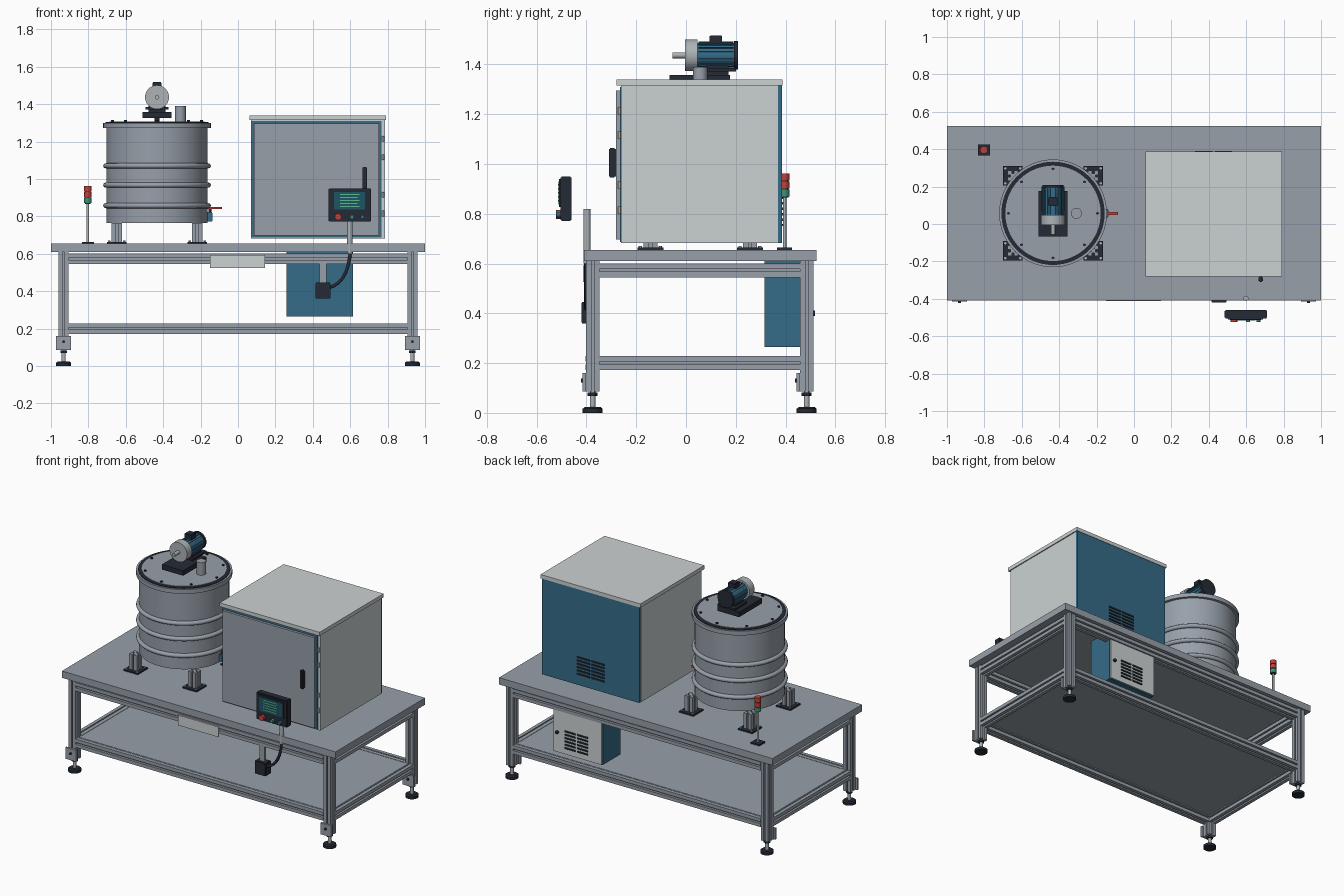
import bpy, bmesh, math
from mathutils import Vector, Matrix

if "Cube" in bpy.data.objects:
    bpy.data.objects.remove(bpy.data.objects["Cube"], do_unlink=True)


def material(name, r, g, b):
    m = bpy.data.materials.new(name)
    m.use_nodes = True
    m.diffuse_color = (r, g, b, 1)
    m.node_tree.nodes["Principled BSDF"].inputs["Base Color"].default_value = (r, g, b, 1)
    return m


STEEL = material("steel grey", .31, .35, .40)
SILVER = material("light silver", .42, .45, .47)
CREAM = material("pale cabinet grey", .60, .64, .64)
BLUE = material("machine blue", .035, .15, .25)
DARK = material("dark slate", .018, .023, .035)
RED = material("signal red", .55, .05, .04)
GREEN = material("signal green", .04, .30, .17)
SCREEN = material("screen teal", .012, .09, .13)
LINE = material("screen text green", .10, .50, .25)


def finish(name, bm, mat, smooth=False):
    bmesh.ops.recalc_face_normals(bm, faces=bm.faces)
    me = bpy.data.meshes.new(name)
    bm.to_mesh(me)
    bm.free()
    me.materials.append(mat)
    ob = bpy.data.objects.new(name, me)
    bpy.context.collection.objects.link(ob)
    if smooth:
        bpy.ops.object.select_all(action='DESELECT')
        ob.select_set(True)
        bpy.context.view_layer.objects.active = ob
        bpy.ops.object.shade_smooth_by_angle(angle=math.radians(35))
    return ob


def box(name, x, y, z, mat, bevel=0):
    """Box from (low, high) ranges."""
    bm = bmesh.new()
    bmesh.ops.create_cube(bm, size=1)
    for v in bm.verts:
        v.co = [r[0] + (c + .5) * (r[1] - r[0]) for r, c in zip((x, y, z), v.co)]
    if bevel:
        bmesh.ops.bevel(bm, geom=bm.edges[:], offset=bevel, segments=2, affect='EDGES')
    return finish(name, bm, mat)


def cyl(name, a, b, r, mat, seg=32):
    """Cylinder between two points."""
    a, b = Vector(a), Vector(b)
    turn = (b - a).to_track_quat('Z', 'Y').to_matrix().to_4x4()
    bm = bmesh.new()
    bmesh.ops.create_cone(bm, cap_ends=True, segments=seg, radius1=r, radius2=r,
                          depth=(b - a).length, matrix=Matrix.Translation((a + b) / 2) @ turn)
    return finish(name, bm, mat, seg > 8)


def lathe(name, centre, profile, mat, seg=64):
    """Revolve (radius, z) points about a vertical axis."""
    bm = bmesh.new()
    vs = [bm.verts.new((r, 0, z)) for r, z in profile]
    es = [bm.edges.new(p) for p in zip(vs, vs[1:])]
    bmesh.ops.spin(bm, geom=vs + es, axis=(0, 0, 1), cent=(0, 0, 0),
                   angle=math.tau, steps=seg, use_duplicate=False)
    bmesh.ops.remove_doubles(bm, verts=bm.verts, dist=1e-5)
    bmesh.ops.translate(bm, verts=bm.verts, vec=(*centre, 0))
    return finish(name, bm, mat, True)


def slotted(name, a, b, size, mat=STEEL):
    """Extrusion with a T-slot groove along each of its four sides."""
    a, b = Vector(a), Vector(b)
    h, g, d = size / 2, size * .1, size * .28
    side = [(-h, -h), (-g, -h), (-g, d - h), (g, d - h), (g, -h)]
    bm = bmesh.new()
    ring = []
    for k in range(4):
        spin = Matrix.Rotation(k * math.pi / 2, 2)
        ring += [bm.verts.new((*(spin @ Vector(p)), 0)) for p in side]
    face = bm.faces.new(ring)
    top = bmesh.ops.extrude_face_region(bm, geom=[face])["geom"]
    bmesh.ops.translate(bm, verts=[v for v in top if isinstance(v, bmesh.types.BMVert)],
                        vec=(0, 0, (b - a).length))
    turn = (b - a).to_track_quat('Z', 'Y').to_matrix().to_4x4()
    bm.transform(Matrix.Translation(a) @ turn)
    return finish(name, bm, mat)


# Table top, shelf and slotted frame
LX, YF, YB = .932, -.375, .485
box("table_top", (-1, 1), (-.41, .525), (.61, .655), STEEL)
box("lower_shelf", (-LX, LX), (YF, YB), (.213, .226), STEEL)
for z, level in ((.573, "upper"), (.2, "lower")):
    for y in (YF, YB):
        slotted(level + "_long_rail", (-.905, y, z), (.905, y, z), .056)
    for x in (-LX, LX):
        slotted(level + "_side_rail", (x, YF + .027, z), (x, YB - .027, z), .056)

# Legs with brackets and levelling feet
for x in (-LX, LX):
    for y in (YF, YB):
        slotted("leg", (x, y, .085), (x, y, .61), .054)
        box("foot_bracket", (x - .04, x + .04), (y - .04, y - .027), (.085, .16), STEEL)
        cyl("bracket_bolt", (x, y - .047, .13), (x, y - .04, .13), .008, DARK, 12)
        cyl("foot_rod", (x, y, .02), (x, y, .09), .011, SILVER, 16)
        cyl("foot_nut", (x, y, .068), (x, y, .082), .02, DARK, 6)
        lathe("foot_pad", (x, y), [(0, 0), (.04, 0), (.04, .017), (.032, .023), (0, .023)], DARK, 32)

# Name plate on the front rail
box("blank_plate", (-.15, .145), (-.413, -.403), (.525, .592), CREAM)

# Vessel, rolled hoops and bolted lid
VX, VY = -.433, .057
lathe("vessel_body", (VX, VY), [(0, .765), (.27, .765), (.27, 1.28), (0, 1.28)], STEEL)
for z in (.857, .967, 1.07):
    hoop = [(.272 + .016 * math.cos(t * math.pi / 6), z + .014 * math.sin(t * math.pi / 6))
            for t in range(13)]
    lathe("vessel_hoop", (VX, VY), hoop, STEEL)
lathe("vessel_rim", (VX, VY), [(.265, 1.272), (.288, 1.272), (.288, 1.3), (.265, 1.3)], STEEL)
lathe("lid_seal", (VX, VY), [(.24, 1.28), (.276, 1.28), (.276, 1.304), (.24, 1.304)], DARK)
lathe("lid", (VX, VY), [(0, 1.275), (.255, 1.275), (.255, 1.307), (0, 1.307)], STEEL)
for k in range(8):
    t = k * math.pi / 4
    x, y = VX + .238 * math.cos(t), VY + .238 * math.sin(t)
    cyl("lid_bolt", (x, y, 1.3), (x, y, 1.314), .008, DARK, 6)
cyl("lid_inlet", (-.308, VY, 1.3), (-.308, VY, 1.39), .029, STEEL)

# Vessel support posts
for sx in (-1, 1):
    for sy in (-1, 1):
        x, y = VX + sx * .215, VY + sy * .2
        box("support_plate", (x - .052, x + .052), (y - .052, y + .052), (.655, .664), DARK)
        slotted("support_post", (x, y, .664), (x, y, .765), .056)
        for bx in (-1, 1):
            for by in (-1, 1):
                p = (x + bx * .04, y + by * .04)
                cyl("plate_bolt", (*p, .664), (*p, .671), .007, SILVER, 6)

# Drain valve
cyl("valve_neck", (-.18, VY, .8), (-.15, VY, .8), .014, SILVER, 16)
box("valve_body", (-.166, -.136), (VY - .022, VY + .022), (.772, .822), BLUE, .004)
cyl("valve_stem", (-.151, VY, .82), (-.151, VY, .84), .008, DARK, 12)
box("valve_handle", (-.166, -.085), (VY - .008, VY + .008), (.838, .85), RED)

# Mixer motor lying along y on the lid
MZ = 1.437
cyl("mixer_shaft", (VX, VY, 1.3), (VX, VY, 1.33), .014, DARK)
box("motor_base", (VX - .078, VX + .078), (-.066, .176), (1.325, 1.358), DARK)
box("motor_foot", (VX - .062, VX + .062), (.07, .2), (1.372, 1.385), DARK)
box("motor_pedestal", (VX - .045, VX + .045), (.08, .17), (1.355, 1.395), DARK)


def along_y(name, y0, y1, r, mat):
    return cyl(name, (VX, y0, MZ), (VX, y1, MZ), r, mat)


along_y("motor_shaft", -.055, 0, .012, SILVER)
along_y("motor_flange", -.005, .047, .064, SILVER)
along_y("motor_body", .045, .195, .05, BLUE)
along_y("fan_cover", .192, .208, .057, DARK)
for k in range(20):
    fin = box("motor_fin", (-.002, .002), (.05, .19), (.045, .055), BLUE)
    fin.matrix_world = Matrix.Translation((VX, 0, MZ)) @ Matrix.Rotation(k * math.tau / 20, 4, 'Y')
box("terminal_box", (VX - .025, VX + .025), (.095, .145), (1.48, 1.517), DARK, .003)

# Cabinet with overhanging roof, blue back, door and handle
box("cabinet_body", (.07, .785), (-.262, .37), (.682, 1.32), CREAM)
box("cabinet_back", (.072, .783), (.37, .385), (.682, 1.315), BLUE)
box("cabinet_roof", (.062, .792), (-.28, .388), (1.315, 1.34), CREAM)
box("door_seal", (.073, .768), (-.266, -.262), (.687, 1.31), BLUE)
box("cabinet_door", (.085, .755), (-.282, -.266), (.697, 1.295), STEEL)
box("door_handle", (.665, .69), (-.31, -.282), (.945, 1.065), DARK, .005)
for z in (.8, .9, 1.1, 1.2):
    cyl("door_hinge", (.775, -.268, z), (.775, -.268, z + .03), .006, SILVER, 12)


def louvres(name, x0, x1, y, z0, z1, rows):
    step = (z1 - z0) / (rows - 1)
    for i in range(rows):
        z, mid = z0 + i * step, (x0 + x1) / 2
        for a, b in ((x0, mid - .006), (mid + .006, x1)):
            box(name, (a, b), (y - .002, y + .006), (z - .005, z + .005), DARK)


louvres("cabinet_louvre", .327, .525, .385, .755, .865, 6)

# Electrical box under the table
box("electrical_box", (.26, .615), (.315, .497), (.265, .61), BLUE)
box("electrical_door", (.263, .612), (.497, .507), (.268, .543), CREAM)
louvres("electrical_louvre", .36, .53, .507, .31, .42, 6)
cyl("electrical_lock", (.585, .505, .4), (.585, .518, .4), .011, DARK, 16)

# Operator panel on its pole
box("panel_housing", (.485, .712), (-.505, -.46), (.772, .95), DARK, .004)
box("panel_bezel", (.502, .69), (-.51, -.504), (.827, .94), DARK)
box("panel_screen", (.513, .68), (-.513, -.509), (.837, .93), SCREEN)
for i in range(5):
    z = .852 + i * .016
    box("screen_line", (.545, .65 - .012 * (i % 2)), (-.515, -.512), (z - .003, z + .003), LINE)
for name, x, r, mat in (("stop_button", .535, .018, RED), ("start_button", .61, .011, GREEN),
                        ("mode_button", .665, .011, BLUE)):
    cyl(name, (x, -.523, .797), (x, -.503, .797), r, mat, 24)
cyl("panel_pole", (.598, -.398, .6), (.598, -.398, .82), .014, SILVER, 24)

# Junction box, its hanger and the cable to the pole
box("junction_hanger", (.437, .474), (-.4, -.385), (.44, .56), STEEL)
box("junction_box", (.415, .495), (-.42, -.362), (.36, .445), DARK, .003)
curve = bpy.data.curves.new("cable", 'CURVE')
curve.dimensions = '3D'
curve.bevel_depth = .009
curve.bevel_resolution = 3
spline = curve.splines.new('BEZIER')
spline.bezier_points.add(1)
for p, co, tangent in zip(spline.bezier_points, ((.49, -.4, .42), (.6, -.4, .6)),
                          ((.07, 0, .02), (.01, 0, .09))):
    p.co = co
    p.handle_left = Vector(co) - Vector(tangent)
    p.handle_right = Vector(co) + Vector(tangent)
curve.materials.append(DARK)
bpy.context.collection.objects.link(bpy.data.objects.new("cable", curve))

# Signal tower
SX, SY = -.803, .396
box("tower_base", (SX - .032, SX + .032), (SY - .03, SY + .03), (.655, .664), DARK)
cyl("tower_pole", (SX, SY, .66), (SX, SY, .87), .007, SILVER, 16)
cyl("tower_core", (SX, SY, .866), (SX, SY, .955), .015, DARK, 24)
for name, z, mat in (("green_lamp", .87, GREEN), ("middle_lamp", .902, RED), ("red_lamp", .934, RED)):
    cyl(name, (SX, SY, z), (SX, SY, z + .027), .02, mat, 24)
